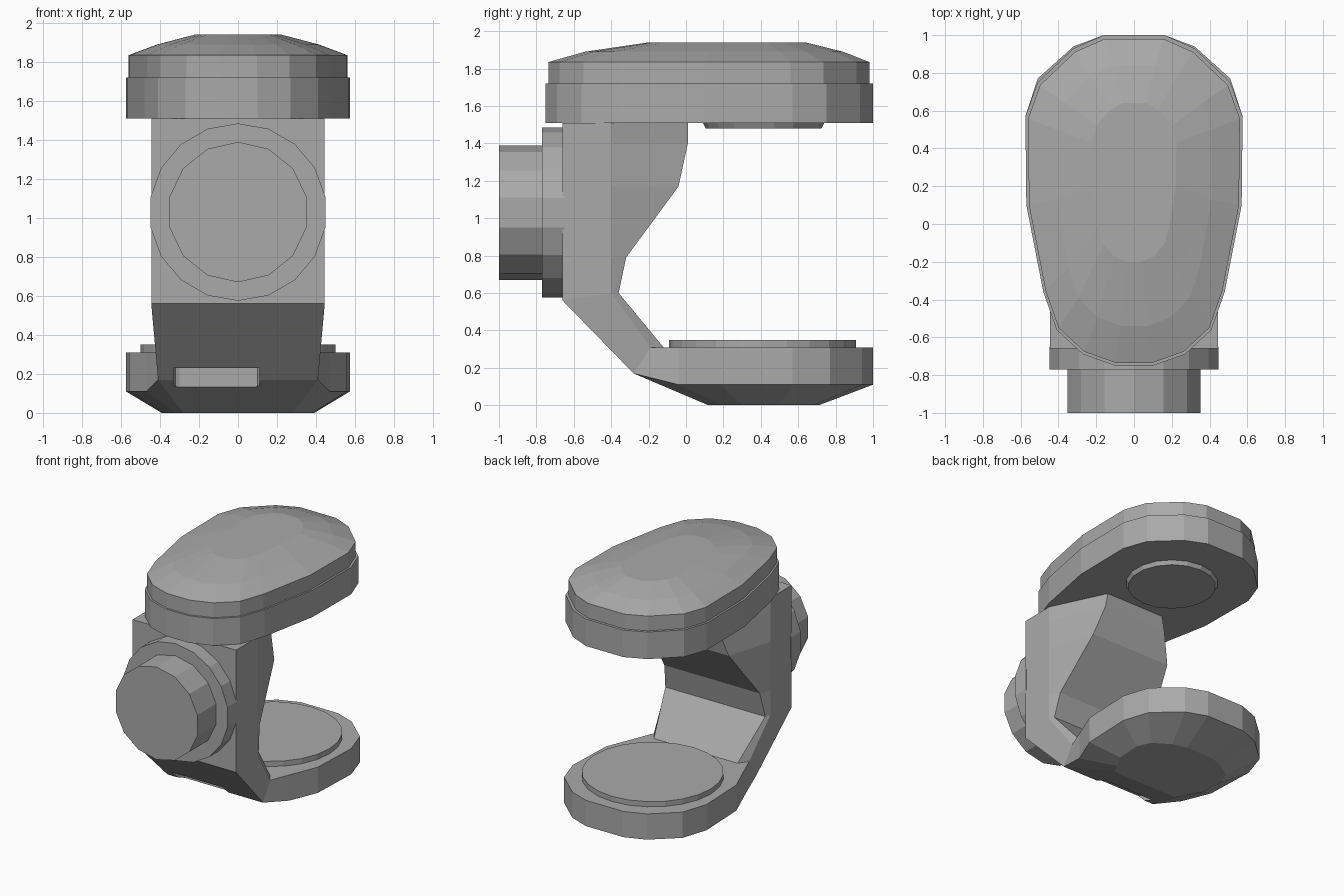
import bpy
import bmesh
from math import radians
from mathutils import Matrix

cube = bpy.data.objects.get("Cube")
if cube:
    bpy.data.objects.remove(cube)

grey = bpy.data.materials.new("plain grey")
grey.use_nodes = True
grey.diffuse_color = (0.4, 0.4, 0.4, 1)
grey.node_tree.nodes["Principled BSDF"].inputs["Base Color"].default_value = (0.4, 0.4, 0.4, 1)


def finish(name, bm):
    bmesh.ops.recalc_face_normals(bm, faces=bm.faces)
    mesh = bpy.data.meshes.new(name)
    bm.to_mesh(mesh)
    bm.free()
    mesh.materials.append(grey)
    obj = bpy.data.objects.new(name, mesh)
    bpy.context.collection.objects.link(obj)
    return obj


def loft(name, rings):
    """Skin a stack of equal closed rings and cap both ends."""
    bm = bmesh.new()
    rows = [[bm.verts.new(p) for p in ring] for ring in rings]
    n = len(rows[0])
    for a, b in zip(rows, rows[1:]):
        for i in range(n):
            j = (i + 1) % n
            bm.faces.new((a[i], a[j], b[j], b[i]))
    bm.faces.new(rows[0])
    bm.faces.new(rows[-1])
    return finish(name, bm)


def mirrored(half):
    return half + [(-x, y, z) for x, y, z in reversed(half)]


def ring(outline, z, sx=1.0, y0=None, y1=None):
    """Mirrored outline at height z, optionally fitted between y0 and y1."""
    a, b = outline[0][1], outline[-1][1]
    y0, y1 = (a if y0 is None else y0), (b if y1 is None else y1)
    return mirrored([(x * sx, y0 + (y - a) / (b - a) * (y1 - y0), z) for x, y in outline])


def disc(name, r, depth, centre, sides, r2=None, forward=False):
    bm = bmesh.new()
    turn = Matrix.Rotation(radians(90), 4, "X") if forward else Matrix.Identity(4)
    bmesh.ops.create_cone(bm, cap_ends=True, segments=sides, radius1=r, radius2=r2 or r,
                          depth=depth, matrix=Matrix.Translation(centre) @ turn)
    return finish(name, bm)


# Upper jaw: band, inset step and faceted dome
head = [(.10, -.75), (.27, -.69), (.41, -.56), (.48, -.36), (.57, .10),
        (.575, .57), (.51, .75), (.32, .93), (.16, 1.0)]
loft("upper_jaw_band", [ring(head, 1.51), ring(head, 1.72)])
loft("upper_jaw_dome", [ring(head, 1.71, .975, -.735, .98),
                        ring(head, 1.835, .975, -.735, .98),
                        ring(head, 1.89, .72, -.54, .84),
                        ring(head, 1.94, .39, -.2, .64)])
disc("upper_pad", .31, .04, (0, .415, 1.5), 18, r2=.33)

# Arm: front plate with a tapered rib behind, bending into the foot
# rows: front y, z, half width; plate back y, z; rib back y, z, half width
arm_rows = [(-.66, 1.51, .445, -.4, 1.51, .01, 1.51, .25),
            (-.66, 1.40, .445, -.4, 1.40, .01, 1.40, .27),
            (-.66, 1.17, .445, -.4, 1.17, -.04, 1.17, .34),
            (-.66, .79, .445, -.4, .79, -.32, .79, .41),
            (-.66, .56, .445, -.4, .60, -.36, .60, .43),
            (-.28, .17, .41, -.19, .31, -.12, .31, .36)]
arm = loft("arm", [mirrored([(w, yf, zf), (w, yp, zp), (wr, yr, zr)])
                   for yf, zf, w, yp, zp, yr, zr, wr in arm_rows])

# Lower jaw: vertical wall with a bevelled underside
foot = [(.41, -.19), (.47, -.04), (.56, .18), (.575, .57), (.51, .77), (.32, .94), (.16, 1.0)]
rim = ring(foot, .11)
rim[0], rim[-1] = (.41, -.28, .17), (-.41, -.28, .17)
lower = loft("lower_jaw", [ring(foot, .31), rim, ring(foot, 0, .68, .12, .71)])
disc("lower_pad", .5, .05, (0, .41, .325), 24)

# Slot cut into the sloping front
bm = bmesh.new()
bmesh.ops.create_cube(bm, size=1, matrix=Matrix.Translation((-.11, -.37, .18))
                      @ Matrix.Diagonal((.44, .36, .1, 1)))
bmesh.ops.bevel(bm, geom=[e for e in bm.edges if abs(e.verts[0].co.z - e.verts[1].co.z) > .05],
                offset=.03, segments=2, profile=.5, affect="EDGES")
cutter = finish("slot_cutter", bm)
cutter.hide_render = True
for part in (arm, lower):
    mod = part.modifiers.new("slot", "BOOLEAN")
    mod.object = cutter
    mod.solver = "EXACT"
    bpy.context.view_layer.objects.active = part
    bpy.ops.object.modifier_apply(modifier=mod.name)
bpy.data.objects.remove(cutter)

# Front joint: flange and hub
disc("joint_flange", .455, .12, (0, -.71, 1.03), 18, forward=True)
disc("joint_hub", .36, .25, (0, -.875, 1.03), 14, forward=True)
